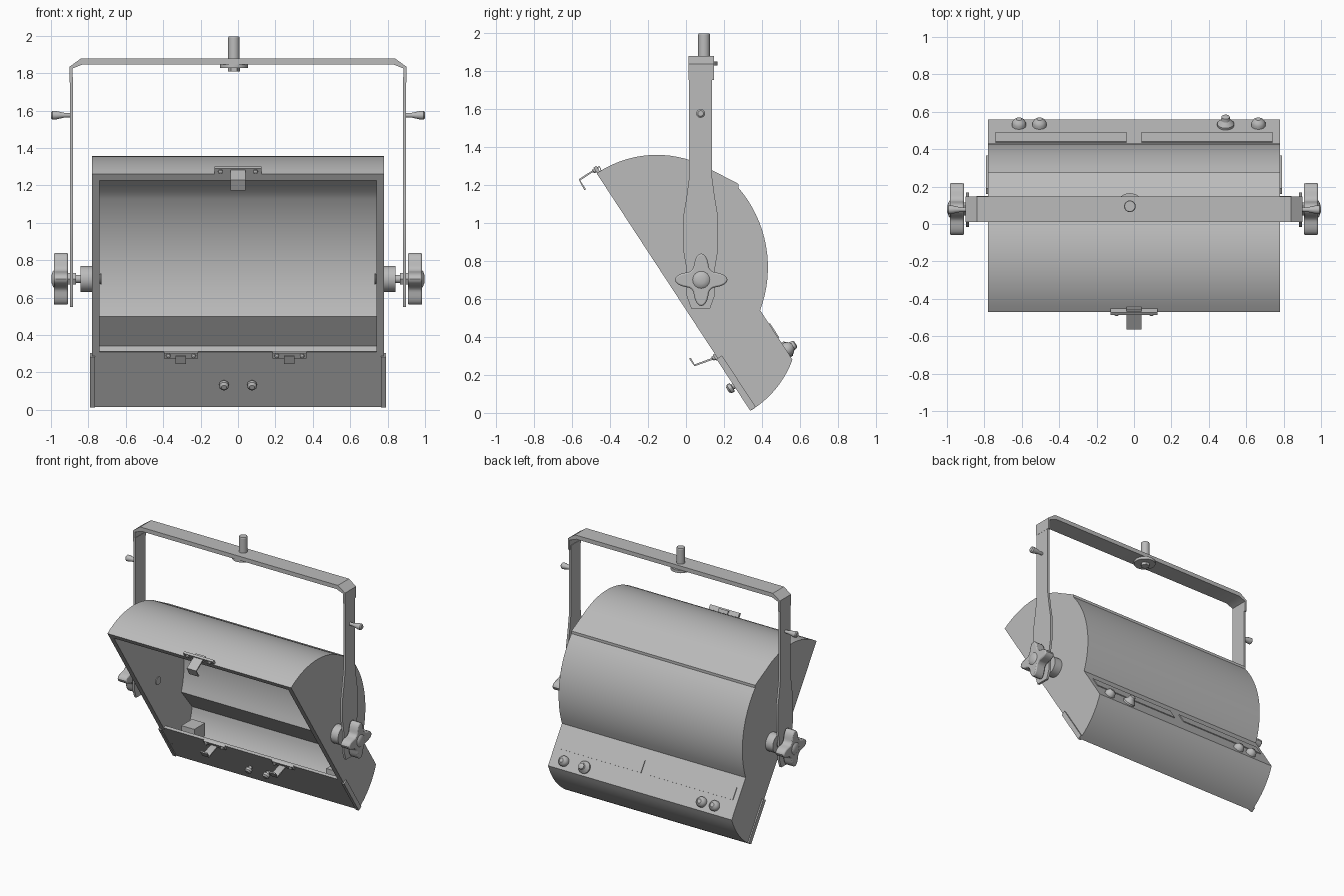
import bpy, bmesh, math
from mathutils import Vector

if "Cube" in bpy.data.objects:
    bpy.data.objects.remove(bpy.data.objects["Cube"])

grey = bpy.data.materials.new("metal grey")
grey.use_nodes = True
COLOUR = (0.5, 0.5, 0.5, 1)
grey.diffuse_color = COLOUR
grey.node_tree.nodes["Principled BSDF"].inputs["Base Color"].default_value = COLOUR

# Tilt of the lamp: D runs down the front face, N points out of the back
D = Vector((0.547, -0.837))
N = Vector((0.837, 0.547))
PIVOT = Vector((0.08, 0.70))


def finish(name, bm):
    bmesh.ops.recalc_face_normals(bm, faces=bm.faces)
    mesh = bpy.data.meshes.new(name)
    bm.to_mesh(mesh)
    bm.free()
    ob = bpy.data.objects.new(name, mesh)
    bpy.context.collection.objects.link(ob)
    mesh.materials.append(grey)
    bpy.ops.object.select_all(action='DESELECT')
    ob.select_set(True)
    bpy.context.view_layer.objects.active = ob
    bpy.ops.object.shade_smooth_by_angle(angle=math.radians(30))
    return ob


def prism(name, pts, a, b, axis="x"):
    """Extrude a yz profile along x, or an xz profile along y."""
    bm = bmesh.new()
    place = (lambda p, t: (t, p[0], p[1])) if axis == "x" else (lambda p, t: (p[0], t, p[1]))
    lo = [bm.verts.new(place(p, a)) for p in pts]
    hi = [bm.verts.new(place(p, b)) for p in pts]
    bm.faces.new(lo)
    bm.faces.new(hi[::-1])
    for i in range(len(pts)):
        j = (i + 1) % len(pts)
        bm.faces.new((lo[i], hi[i], hi[j], lo[j]))
    return finish(name, bm)


def lathe(name, base, direction, rings, seg=24):
    """Turned part: rings are (distance along direction, radius)."""
    rot = Vector(direction).normalized().to_track_quat('Z', 'Y')
    bm = bmesh.new()
    loops = []
    for h, r in rings:
        loops.append([bm.verts.new(Vector(base) + rot @ Vector(
            (r * math.cos(math.tau * i / seg), r * math.sin(math.tau * i / seg), h)))
            for i in range(seg)])
    for l0, l1 in zip(loops, loops[1:]):
        for i in range(seg):
            j = (i + 1) % seg
            bm.faces.new((l0[i], l0[j], l1[j], l1[i]))
    bm.faces.new(loops[0][::-1])
    bm.faces.new(loops[-1])
    return finish(name, bm)


def slab(name, start, length, thick, x0, x1):
    """Tilted plate starting at a yz point, running along D, rising along N."""
    s = Vector(start)
    return prism(name, [s, s + D * length, s + D * length + N * thick, s + N * thick], x0, x1)


def arc(p, q, r, n=16):
    """Circular arc from p through q to r."""
    (ax, ay), (bx, by), (cx, cy) = p, q, r
    d = 2 * (ax * (by - cy) + bx * (cy - ay) + cx * (ay - by))
    a2, b2, c2 = ax * ax + ay * ay, bx * bx + by * by, cx * cx + cy * cy
    c = Vector(((a2 * (by - cy) + b2 * (cy - ay) + c2 * (ay - by)) / d,
                (a2 * (cx - bx) + b2 * (ax - cx) + c2 * (bx - ax)) / d))
    v0, v1 = Vector(p) - c, Vector(r) - c
    turn = -v0.angle_signed(v1)
    a0 = math.atan2(v0.y, v0.x)
    return [c + v0.length * Vector((math.cos(a0 + turn * i / n), math.sin(a0 + turn * i / n)))
            for i in range(n + 1)]


def ribbon(path, t):
    """Give an open yz path a small thickness."""
    path = [Vector(p) for p in path]
    off = []
    for i, p in enumerate(path):
        d = (path[min(i + 1, len(path) - 1)] - path[max(i - 1, 0)]).normalized()
        off.append(p + Vector((-d.y, d.x)) * t)
    return path + off[::-1]


# Housing: hollow trough closed by two end plates
outer = (arc((-0.47, 1.26), (-0.16, 1.357), (0.14, 1.275))
         + [Vector((0.275, 1.205))]
         + arc((0.275, 1.185), (0.43, 0.80), (0.39, 0.54))
         + arc((0.56, 0.28), (0.475, 0.13), (0.345, 0.015), 10))
inner = (arc((-0.447, 1.225), (-0.16, 1.325), (0.13, 1.245))
         + arc((0.255, 1.165), (0.40, 0.80), (0.37, 0.50))
         + arc((0.50, 0.34), (0.44, 0.17), (0.345, 0.065), 10)
         + [Vector((0.18, 0.315)), Vector((0.152, 0.31))])
prism("housing_shell", outer + inner[::-1], -0.74, 0.74)
for side, s in (("left", 1), ("right", -1)):
    prism(side + "_end_plate", outer, s * 0.74, s * 0.78)
    slab(side + "_front_rail", Vector((0.17, 0.29)) - N * 0.012, 0.325, 0.035, s * 0.765, s * 0.79)

# Lamp holders inside the trough
for side, s in (("left", 1), ("right", -1)):
    prism(side + "_lamp_holder", [(0.27, 0.2), (0.40, 0.2), (0.40, 0.30), (0.27, 0.30)],
          s * 0.56, s * 0.67)

# Rear access covers and cable glands
back = Vector((0.39, 0.54))
for side, s in (("left", 1), ("right", -1)):
    slab(side + "_rear_cover", back + D * 0.085, 0.09, 0.006, s * 0.04, s * 0.74)
dome = [(-0.01, 0.038), (0.015, 0.038), (0.03, 0.03), (0.042, 0.015)]
gland = [(-0.01, 0.045), (0.012, 0.045), (0.035, 0.025), (0.055, 0.022), (0.06, 0.012)]
for i, x in enumerate((-0.615, -0.505, 0.49, 0.665)):
    y, z = back + D * 0.25
    lathe("cable_gland_%d" % i, (x, y, z), (0, *N), gland if x == 0.49 else dome)

# Spring clips on the front rim
def clip(name, x, half, tab, path, base):
    prism(name + "_tab", ribbon(path, 0.01), x - tab, x + tab)
    slab(name + "_plate", base, 0.035, 0.018, x - half, x + half)
    for s in (-1, 1):
        y, z = Vector(base) + D * 0.017
        lathe(name + "_rivet_%d" % s, (x + s * half * 0.75, y, z), (0, *-N),
              [(0, 0.012), (0.01, 0.012), (0.014, 0.006)], 12)


clip("top_clip", 0, 0.125, 0.04,
     [(-0.44, 1.265), (-0.455, 1.30), (-0.565, 1.228), (-0.535, 1.172)], (-0.487, 1.29))
for side, x in (("left", 0.275), ("right", -0.305)):
    clip(side + "_lower_clip", x, 0.09, 0.028,
         [(0.17, 0.285), (0.14, 0.29), (0.045, 0.255), (0.025, 0.29)], (0.14, 0.305))

# Front fixing screws
for i, x in enumerate((-0.075, 0.075)):
    lathe("front_screw_%d" % i, (x, 0.265, 0.15), (0, *-N),
          [(-0.01, 0.015), (0.025, 0.015), (0.027, 0.026), (0.045, 0.026), (0.055, 0.014)], 12)

# Yoke: folded top bar and two shaped arms
bar = [(-0.9, 1.75), (-0.9, 1.835), (-0.84, 1.878), (0.84, 1.878), (0.9, 1.835), (0.9, 1.75),
       (0.885, 1.75), (0.885, 1.825), (0.83, 1.847), (-0.83, 1.847), (-0.885, 1.825), (-0.885, 1.75)]
prism("yoke_bar", bar, 0.012, 0.147, "y")
half_arm = [(0.06, 1.78), (0.06, 1.24), (0.075, 1.13), (0.092, 1.03), (0.092, 0.86),
            (0.075, 0.76), (0.075, 0.62), (0.05, 0.55)]
arm = [(0.077 + w, z) for w, z in half_arm] + [(0.077 - w, z) for w, z in half_arm[::-1]]

# Four-lobed knob outline
star = []
for i in range(64):
    a = math.tau * i / 64
    r = 0.072 + 0.066 * ((1 + math.cos(4 * a)) / 2) ** 1.5
    star.append(PIVOT + r * Vector((math.cos(a), math.sin(a))))

for side, s in (("left", 1), ("right", -1)):
    prism(side + "_yoke_arm", arm, s * 0.882, s * 0.899)
    pivot = (0, *PIVOT)
    lathe(side + "_pivot_boss", pivot, (s, 0, 0), [(0.78, 0.07), (0.842, 0.07)], 32)
    lathe(side + "_pivot_bolt", pivot, (s, 0, 0), [(0.73, 0.03), (0.735, 0.03), (0.74, 0.022), (0.92, 0.022)])
    lathe(side + "_pivot_nut", pivot, (s, 0, 0), [(0.865, 0.035), (0.91, 0.035)], 6)
    knob = prism(side + "_knob", star, s * 0.908, s * 0.985)
    bevel = knob.modifiers.new("soft edge", 'BEVEL')
    bevel.width, bevel.segments, bevel.limit_method = 0.008, 2, 'ANGLE'
    bevel.angle_limit = math.radians(60)
    lathe(side + "_knob_hub", pivot, (s, 0, 0),
          [(0.98, 0.05), (0.99, 0.04), (0.997, 0.02)], 24)
    lathe(side + "_stop_pin", (0, 0.077, 1.575), (s, 0, 0),
          [(0.89, 0.011), (0.93, 0.013), (0.975, 0.023), (0.993, 0.023), (1.0, 0.015)], 16)

# Hanging spigot with its plate and nut
lathe("spigot", (-0.022, 0.095, 0), (0, 0, 1), [(1.84, 0.031), (1.99, 0.031), (1.995, 0.028)], 24)
lathe("spigot_plate", (-0.022, 0.09, 0), (0, 0, 1), [(1.828, 0.075), (1.848, 0.075)], 32)
lathe("spigot_nut", (-0.022, 0.095, 0), (0, 0, 1), [(1.808, 0.032), (1.83, 0.032)], 6)
